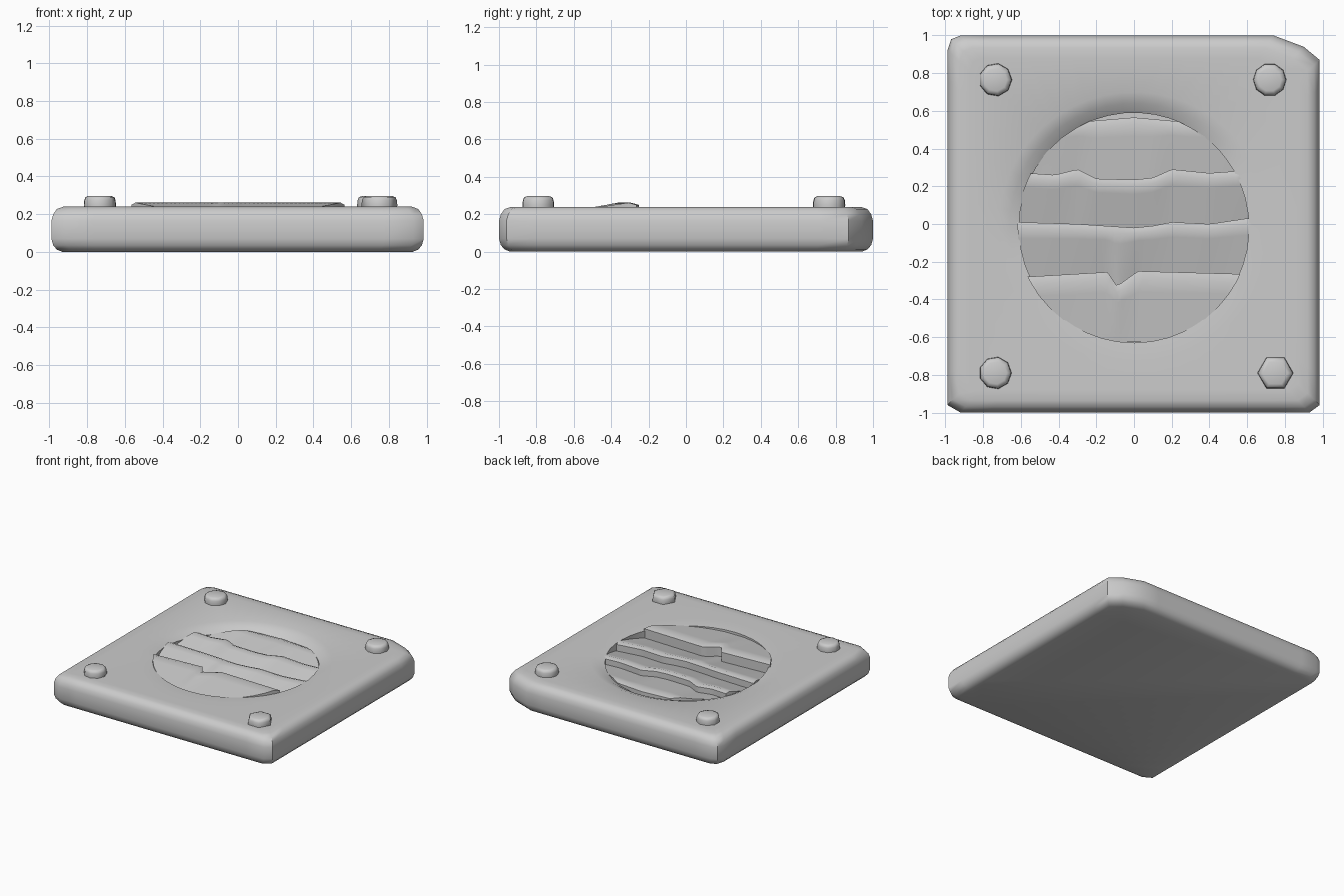
import bpy
import bmesh
from math import cos, sin, pi, atan2, sqrt, radians

cube = bpy.data.objects.get("Cube")
if cube:
    bpy.data.objects.remove(cube, do_unlink=True)

stone = bpy.data.materials.new("grey stone")
stone.use_nodes = True
GREY = (0.6, 0.6, 0.6, 1)
stone.diffuse_color = GREY
stone.node_tree.nodes["Principled BSDF"].inputs["Base Color"].default_value = GREY


def finish(name, bm, angle=40):
    bmesh.ops.remove_doubles(bm, verts=bm.verts, dist=0.0005)
    bmesh.ops.recalc_face_normals(bm, faces=bm.faces)
    mesh = bpy.data.meshes.new(name)
    bm.to_mesh(mesh)
    bm.free()
    mesh.materials.append(stone)
    obj = bpy.data.objects.new(name, mesh)
    bpy.context.collection.objects.link(obj)
    bpy.ops.object.select_all(action="DESELECT")
    obj.select_set(True)
    bpy.context.view_layer.objects.active = obj
    bpy.ops.object.shade_smooth_by_angle(angle=radians(angle))
    return obj


def loft(name, rings, angle=40):
    """Skin closed rings of equal length and cap both ends."""
    bm = bmesh.new()
    loops = [[bm.verts.new(p) for p in ring] for ring in rings]
    for a, b in zip(loops, loops[1:]):
        for i in range(len(a)):
            j = (i + 1) % len(a)
            bm.faces.new((a[i], a[j], b[j], b[i]))
    bm.faces.new(loops[0])
    bm.faces.new(loops[-1])
    return finish(name, bm, angle)


def curve_at(points, x):
    """Piecewise linear height of a polyline at x."""
    if x <= points[0][0]:
        return points[0][1]
    for (x0, y0), (x1, y1) in zip(points, points[1:]):
        if x <= x1:
            return y0 + (y1 - y0) * (x - x0) / (x1 - x0)
    return points[-1][1]


# Slab: worn square outline lofted upwards, then inwards to a round recess
corners = [(-0.92, -1), (0.93, -1), (0.985, -0.96), (0.985, 0.87), (0.9, 0.94),
           (0.74, 1), (-0.92, 1), (-0.97, 0.98), (-0.99, 0.92), (-0.99, -0.96)]
outline = []
for (x0, y0), (x1, y1) in zip(corners, corners[1:] + corners[:1]):
    n = 12 if abs(x1 - x0) + abs(y1 - y0) > 1 else 1
    outline += [(x0 + (x1 - x0) * i / n, y0 + (y1 - y0) * i / n) for i in range(n)]
angles = [atan2(y, x) for x, y in outline]
CY, RADIUS = -0.02, 0.61


def scaled(s, z):
    return [(x * s, y * s, z) for x, y in outline]


def circle(r, z, dip=0.0):
    # the rim is worn down most at the back left
    return [(r * cos(a), CY + r * sin(a), z - dip * max(0, cos(a - radians(110))))
            for a in angles]


profile = [(0.94, 0), (0.97, 0.012), (0.99, 0.035), (1, 0.07), (1, 0.165),
           (0.99, 0.2), (0.97, 0.228), (0.935, 0.24), (0.88, 0.24)]
loft("slab", [scaled(s, z) for s, z in profile]
     + [circle(0.72, 0.238), circle(0.66, 0.236, 0.02),
        circle(RADIUS, 0.232, 0.05), circle(RADIUS, 0.1)])

# Slats: four overlapping tilted boards with broken rear edges
edges = [
    [(-0.6, -0.625), (0.6, -0.625)],
    [(-0.57, -0.28), (-0.14, -0.255), (-0.09, -0.33), (0.02, -0.25), (0.56, -0.265)],
    [(-0.62, 0.01), (-0.3, 0), (0, -0.02), (0.1, -0.01), (0.2, 0.01), (0.4, 0), (0.6, 0.03)],
    [(-0.56, 0.27), (-0.42, 0.26), (-0.3, 0.29), (-0.2, 0.24), (0, 0.235),
     (0.1, 0.245), (0.2, 0.29), (0.4, 0.27), (0.54, 0.28)],
    [(-0.3, 0.54), (0, 0.565), (0.28, 0.54)],
]
nominal = [-0.625, -0.27, 0, 0.265, 0.55]
names = ["front_slat", "front_middle_slat", "back_middle_slat", "back_slat"]
heights = [(0.215, 0.262), (0.175, 0.235), (0.17, 0.232), (0.175, 0.215)]
ROWS = (0, 0.05, 0.15, 0.3, 0.5, 0.7, 0.88, 1)
COLS = 48
for k, name in enumerate(names):
    low, high = heights[k]
    bm = bmesh.new()
    top, base = [], []
    for v in ROWS:
        mid = nominal[k] + (nominal[k + 1] - nominal[k]) * v
        half = sqrt(max(0, 0.617 ** 2 - (mid - CY) ** 2))
        z = low + (high - low) * v / 0.88 if v < 1 else high - 0.012
        row, under = [], []
        for c in range(COLS + 1):
            x = half * (2 * c / COLS - 1)
            y0, y1 = curve_at(edges[k], x), curve_at(edges[k + 1], x)
            y = y0 + (y1 - y0) * v
            row.append(bm.verts.new((x, y, z)))
            under.append(bm.verts.new((x, y, 0.11)))
        top.append(row)
        base.append(under)
    for r in range(len(ROWS) - 1):
        for c in range(COLS):
            for g in (top, base):
                bm.faces.new((g[r][c], g[r][c + 1], g[r + 1][c + 1], g[r + 1][c]))
        for c in (0, COLS):
            bm.faces.new((top[r][c], top[r + 1][c], base[r + 1][c], base[r][c]))
    for r in (0, -1):
        for c in range(COLS):
            bm.faces.new((top[r][c], top[r][c + 1], base[r][c + 1], base[r][c]))
    finish(name, bm)

# Studs: one domed peg near each corner, with slightly different wear
studs = [("front_right_stud", -0.735, -0.79, 9, 0.086), ("front_left_stud", 0.75, -0.79, 6, 0.095),
         ("back_right_stud", -0.735, 0.765, 9, 0.088), ("back_left_stud", 0.72, 0.765, 10, 0.088)]
for name, x, y, sides, r in studs:
    loft(name, [[(x + r * s * cos(2 * pi * i / sides), y + r * s * sin(2 * pi * i / sides), z)
                 for i in range(sides)]
                for s, z in ((0.97, 0.2), (1, 0.25), (0.97, 0.275), (0.9, 0.29), (0.7, 0.297))], 60)
